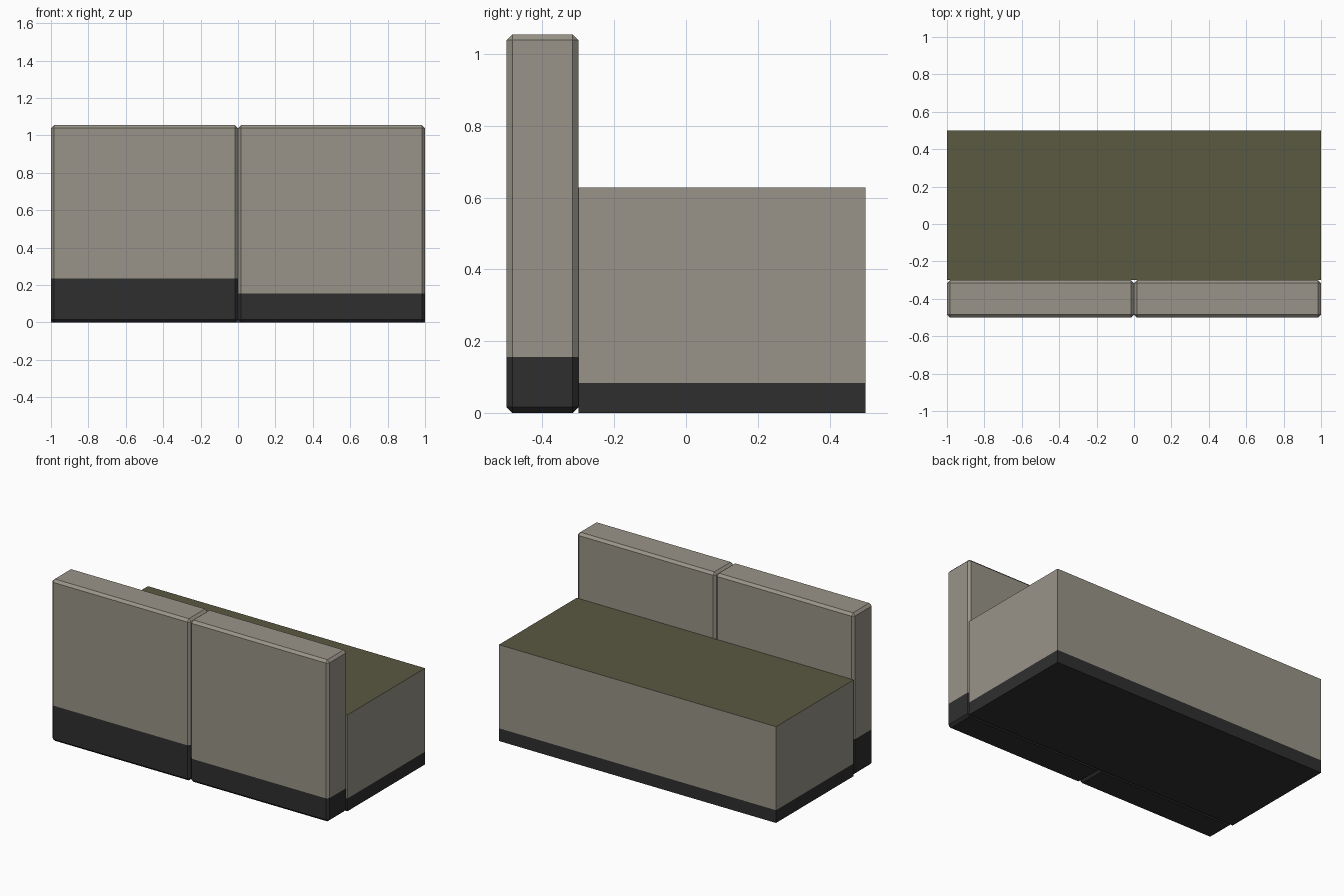
import bpy, bmesh

if "Cube" in bpy.data.objects:
    bpy.data.objects.remove(bpy.data.objects["Cube"])


def material(name, rgb):
    m = bpy.data.materials.new(name)
    m.diffuse_color = (*rgb, 1)
    m.use_nodes = True
    m.node_tree.nodes["Principled BSDF"].inputs["Base Color"].default_value = m.diffuse_color
    return m


WALL = material("warm_grey_wall", (0.319, 0.296, 0.246))
BASE = material("charcoal_base", (0.028, 0.028, 0.028))
GRASS = material("olive_top", (0.102, 0.100, 0.054))


def block(name, lo, hi, base_height, bevel=0.0, top=WALL):
    """Box with optional chamfers and a dark band cut in around its foot."""
    bm = bmesh.new()
    bmesh.ops.create_cube(bm, size=1)
    for v in bm.verts:
        v.co = [(a + b) / 2 + c * (b - a) for a, b, c in zip(lo, hi, v.co)]
    if bevel:
        bmesh.ops.bevel(bm, geom=bm.edges[:], offset=bevel, segments=1,
                        affect='EDGES')
    bmesh.ops.bisect_plane(bm, geom=bm.verts[:] + bm.edges[:] + bm.faces[:],
                           plane_co=(0, 0, base_height), plane_no=(0, 0, 1))
    bm.normal_update()
    # Colour by height, then the upward face
    for f in bm.faces:
        if f.calc_center_median().z < base_height:
            f.material_index = 1
        elif f.normal.z > 0.9:
            f.material_index = 2
    me = bpy.data.meshes.new(name)
    bm.to_mesh(me)
    bm.free()
    for m in (WALL, BASE, top):
        me.materials.append(m)
    ob = bpy.data.objects.new(name, me)
    bpy.context.collection.objects.link(ob)
    return ob


# Raised bed behind the two upright slabs
block("raised_bed", (-1, -0.3, 0), (1, 0.5, 0.628), 0.083, top=GRASS)

# Chamfered slabs standing side by side along the front
block("left_slab", (-1, -0.5, 0), (0, -0.3, 1.055), 0.235, bevel=0.016)
block("right_slab", (0, -0.5, 0), (1, -0.3, 1.055), 0.156, bevel=0.016)
